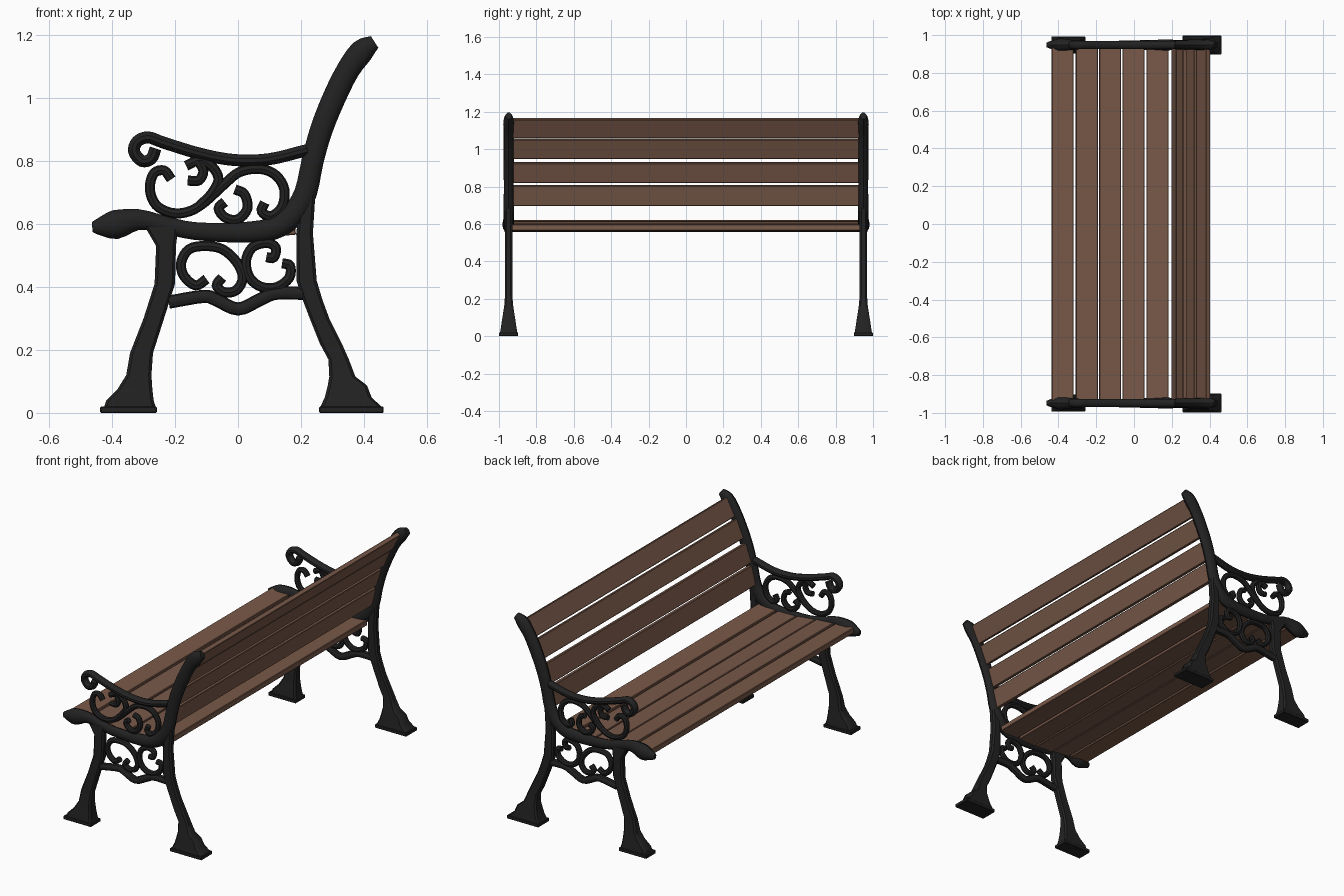
import bpy, bmesh, math
from mathutils import Vector

cube = bpy.data.objects.get("Cube")
if cube:
    bpy.data.objects.remove(cube, do_unlink=True)

END_Y = 0.948      # centre plane of each cast end frame


def make_material(name, rgb, roughness):
    mat = bpy.data.materials.new(name)
    mat.use_nodes = True
    mat.diffuse_color = (*rgb, 1)
    shader = mat.node_tree.nodes["Principled BSDF"]
    shader.inputs["Base Color"].default_value = (*rgb, 1)
    shader.inputs["Roughness"].default_value = roughness
    return mat


iron = make_material("black iron", (.016, .016, .016), .6)
wood = make_material("brown wood", (.19, .10, .066), .7)


def finish(bm, name, mat, mirrored=True):
    """Turn a bmesh into a smooth-shaded object, mirrored to the other end."""
    bmesh.ops.recalc_face_normals(bm, faces=bm.faces)
    mesh = bpy.data.meshes.new(name)
    bm.to_mesh(mesh)
    bm.free()
    mesh.materials.append(mat)
    obj = bpy.data.objects.new(name, mesh)
    bpy.context.collection.objects.link(obj)
    bpy.ops.object.select_all(action='DESELECT')
    obj.select_set(True)
    bpy.context.view_layer.objects.active = obj
    bpy.ops.object.shade_smooth_by_angle(angle=math.radians(35))
    if mirrored:
        mod = obj.modifiers.new("other_end", 'MIRROR')
        mod.use_axis = (False, True, False)
        mod.use_mirror_merge = False
    return obj


def skin(bm, rings):
    """Bridge consecutive vertex rings and cap both ends."""
    rings = [[bm.verts.new(co) for co in ring] for ring in rings]
    for a, b in zip(rings, rings[1:]):
        for i in range(len(a)):
            j = (i + 1) % len(a)
            bm.faces.new((a[i], a[j], b[j], b[i]))
    bm.faces.new(rings[0])
    bm.faces.new(rings[-1])


def spline(points, steps):
    """Catmull-Rom curve through the points."""
    pts = [Vector(p) for p in points]
    pts = [2 * pts[0] - pts[1]] + pts + [2 * pts[-1] - pts[-2]]
    out = []
    for a, b, c, d in zip(pts, pts[1:], pts[2:], pts[3:]):
        for s in range(steps):
            t = s / steps
            out.append(b + (c - a) * t / 2 + (a * 2 - b * 5 + c * 4 - d) * t * t / 2
                       + (b * 3 - a - c * 3 + d) * t ** 3 / 2)
    return out + [pts[-2]]


def tube(name, points, radius=None, flat=1.0, steps=4, sides=10):
    """Sweep an oval along (x, z) or (x, z, radius) points in the end plane."""
    path = spline([(p[0], p[1], radius or p[2]) for p in points], steps)
    rings = []
    for i, p in enumerate(path):
        along = path[min(i + 1, len(path) - 1)] - path[max(i - 1, 0)]
        side = Vector((-along.y, along.x)).normalized()
        ring = []
        for k in range(sides):
            a = math.tau * k / sides
            u, v = p.z * math.cos(a), p.z * flat * math.sin(a)
            ring.append((p.x + side.x * u, END_Y + v, p.y + side.y * u))
        rings.append(ring)
    bm = bmesh.new()
    skin(bm, rings)
    return finish(bm, name, iron)


def leg(name, rows):
    """Loft chamfered rectangles: (z, front x, back x, half thickness)."""
    rings = []
    for z, x0, x1, h in rows:
        c = .009
        corners = [(x0 + c, -h), (x1 - c, -h), (x1, c - h), (x1, h - c),
                   (x1 - c, h), (x0 + c, h), (x0, h - c), (x0, c - h)]
        rings.append([(x, END_Y + y, z) for x, y in corners])
    bm = bmesh.new()
    skin(bm, rings)
    return finish(bm, name, iron)


def box(name, centre, size, tilt, mat, mirrored):
    bm = bmesh.new()
    bmesh.ops.create_cube(bm, size=1)
    bmesh.ops.scale(bm, vec=size, verts=bm.verts)
    bmesh.ops.bevel(bm, geom=bm.edges[:], offset=.003, segments=1, affect='EDGES')
    for v in bm.verts:
        x, z = v.co.x, v.co.z
        v.co.x = x * math.cos(tilt) - z * math.sin(tilt)
        v.co.z = x * math.sin(tilt) + z * math.cos(tilt)
    bmesh.ops.translate(bm, vec=centre, verts=bm.verts)
    return finish(bm, name, mat, mirrored)


# Seat rail sweeping up into the back post
tube("seat_rail_and_back_post", [
    (-.463, .59, .016), (-.44, .592, .028), (-.39, .598, .046), (-.315, .614, .033),
    (-.235, .598, .028), (-.14, .578, .028), (0, .573, .032), (.11, .585, .036),
    (.175, .63, .038), (.215, .70, .036), (.237, .80, .035), (.265, .90, .036),
    (.305, 1.0, .037), (.35, 1.09, .037), (.395, 1.15, .038), (.434, 1.178, .022)],
    flat=.75, steps=3, sides=12)

# Legs with flared feet and base plates
leg("front_leg", [
    (.02, -.425, -.262, .04), (.04, -.418, -.268, .038), (.075, -.383, -.272, .033),
    (.12, -.355, -.275, .028), (.19, -.343, -.27, .021), (.30, -.30, -.235, .02),
    (.41, -.265, -.2, .02), (.53, -.26, -.197, .02), (.59, -.295, -.19, .02)])
leg("back_leg", [
    (.02, .262, .455, .046), (.05, .276, .424, .041), (.087, .285, .41, .036),
    (.115, .29, .373, .031), (.17, .287, .352, .023), (.22, .26, .33, .02),
    (.30, .228, .29, .02), (.36, .205, .268, .02), (.42, .186, .25, .02),
    (.57, .185, .238, .02), (.70, .20, .246, .02)])
box("front_foot_plate", (-.348, END_Y, .01), (.18, .09, .02), 0, iron, True)
box("back_foot_plate", (.36, END_Y, .01), (.205, .102, .02), 0, iron, True)

# Armrest with curled front, and the lower brace
tube("armrest", [
    (-.262, .84), (-.275, .808), (-.305, .80), (-.33, .83), (-.32, .862), (-.285, .875),
    (-.235, .858), (-.12, .823), (-.01, .803), (.10, .806), (.22, .835)], .019, flat=1.2)
tube("lower_brace", [
    (-.22, .352), (-.11, .37), (-.07, .36), (0, .33), (.07, .36), (.12, .38), (.21, .38)],
    .021, flat=.9)

# Ornamental scrolls
scrolls = {
    "arm_long_scroll": [
        (-.212, .742), (-.235, .77), (-.268, .76), (-.28, .71), (-.26, .66), (-.21, .635),
        (-.155, .64), (-.105, .67), (-.045, .725), (.005, .765), (.07, .775), (.12, .755),
        (.147, .71), (.14, .655), (.105, .625), (.075, .64), (.085, .668)],
    "arm_upper_scroll": [
        (-.165, .785), (-.12, .803), (-.08, .78), (-.062, .74), (-.085, .695), (-.12, .66)],
    "arm_upper_hook": [(-.16, .738), (-.125, .738), (-.11, .768), (-.125, .80)],
    "arm_small_scroll": [
        (-.01, .71), (.02, .695), (.03, .65), (0, .615), (-.04, .62), (-.062, .65), (-.042, .67)],
    "lower_front_scroll": [
        (-.10, .425), (-.135, .405), (-.173, .437), (-.18, .48), (-.155, .52), (-.105, .53),
        (-.05, .52), (-.005, .48), (.015, .43), (-.005, .39), (-.043, .383), (-.068, .405),
        (-.05, .43)],
    "lower_back_scroll": [
        (.09, .495), (.113, .493), (.12, .525), (.09, .54), (.045, .525), (.025, .48),
        (.037, .43), (.075, .40), (.125, .40), (.163, .43), (.165, .468), (.14, .475)],
}
for name, points in scrolls.items():
    tube(name, points, .016, sides=8)

# Seat slats following the rail, then back slats following the post
LENGTH = 1.87
seat = [(-.378, .602, -.05), (-.25, .593, -.1), (-.127, .579, -.09),
        (-.003, .573, 0), (.125, .578, .06)]
for i, (x, z, tilt) in enumerate(seat):
    box(f"seat_slat_{i + 1}", (x, 0, z), (.116, LENGTH, .032), tilt, wood, False)
back = [(.222, .753, 1.34), (.254, .875, 1.26), (.308, 1.003, 1.17), (.367, 1.113, 1.08)]
for i, (x, z, tilt) in enumerate(back):
    box(f"back_slat_{i + 1}", (x, 0, z), (.112, LENGTH, .026), tilt, wood, False)
